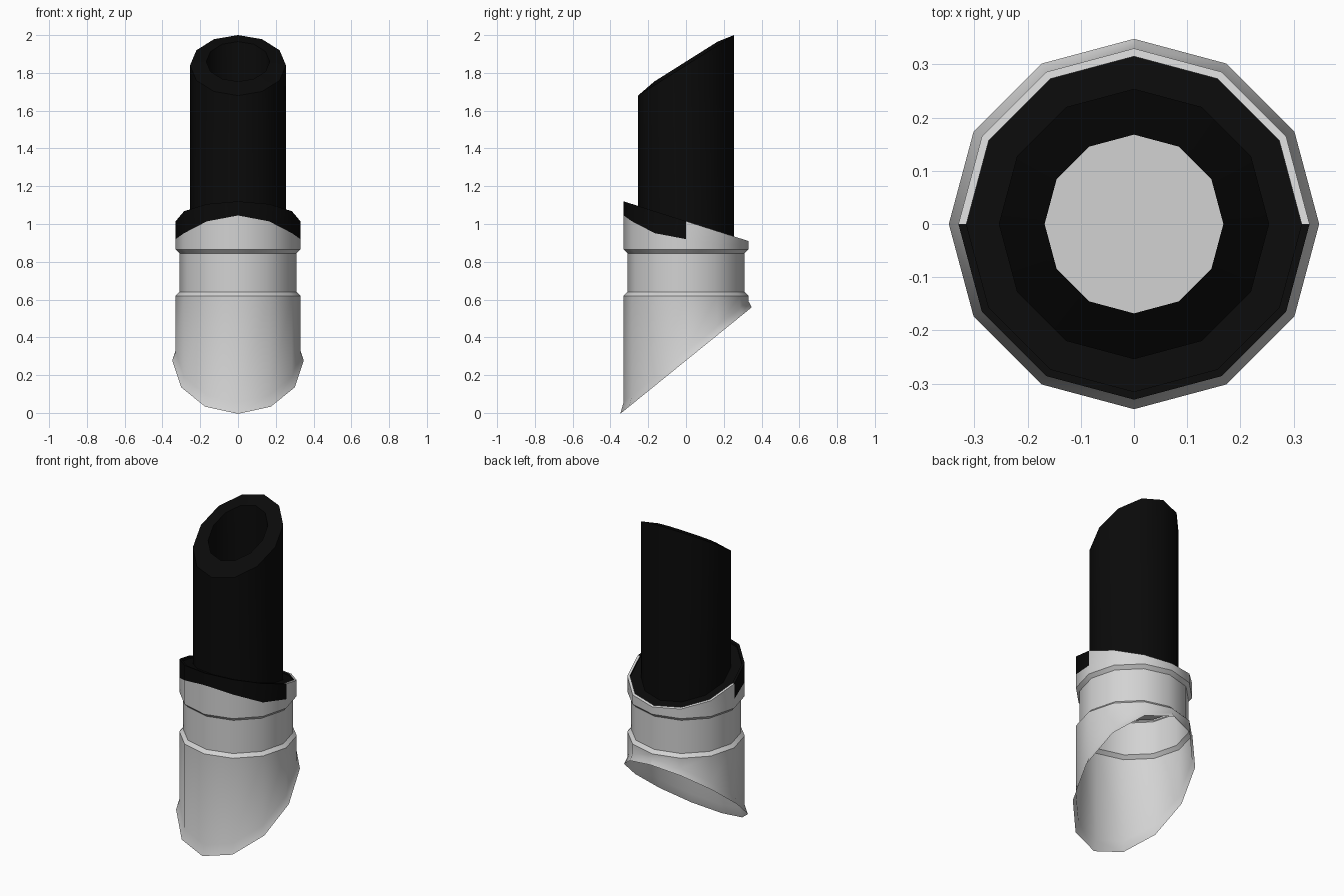
import bpy, bmesh, math

if "Cube" in bpy.data.objects:
    bpy.data.objects.remove(bpy.data.objects["Cube"])

SIDES = 12


def material(name, rgb):
    m = bpy.data.materials.new(name)
    m.diffuse_color = (*rgb, 1)
    m.use_nodes = True
    m.node_tree.nodes["Principled BSDF"].inputs["Base Color"].default_value = m.diffuse_color
    return m


GREY = material("light_grey", (0.65, 0.65, 0.65))
BLACK = material("black", (0.003, 0.003, 0.003))


def loft(name, rings, rule, cap_end=False):
    """Skin 12-sided rings (radius, height as a function of y); rule(row, y) picks the material."""
    bm = bmesh.new()
    rows = []
    for r, zf in rings:
        row = []
        for i in range(SIDES):
            a = 2 * math.pi * i / SIDES
            y = r * math.sin(a)
            row.append(bm.verts.new((r * math.cos(a), y, zf(y))))
        rows.append(row)
    for k in range(len(rows) - 1):
        for i in range(SIDES):
            j = (i + 1) % SIDES
            f = bm.faces.new((rows[k][i], rows[k][j], rows[k + 1][j], rows[k + 1][i]))
            f.material_index = rule(k, f.calc_center_median().y)
    if cap_end:
        f = bm.faces.new(rows[-1])
        f.material_index = rule(len(rows) - 1, 0)
    me = bpy.data.meshes.new(name)
    bm.to_mesh(me)
    bm.free()
    ob = bpy.data.objects.new(name, me)
    bpy.context.collection.objects.link(ob)
    me.materials.append(GREY)
    me.materials.append(BLACK)
    bpy.ops.object.select_all(action='DESELECT')
    ob.select_set(True)
    bpy.context.view_layer.objects.active = ob
    bpy.ops.object.shade_smooth_by_angle(angle=math.radians(35))
    return ob


def flat(z):
    return lambda y: z


def slant(z, s):
    return lambda y: z + s * y


# Outer sleeve: slanted open bottom with flared lip, narrow waist, collar with slanted top.
# Front half of the collar is black above a curved boundary.
loft("sleeve", [
    (0.348, slant(0.277, 0.81)),
    (0.33, slant(0.325, 0.81)),
    (0.33, flat(0.62)),
    (0.31, flat(0.64)),
    (0.31, flat(0.845)),
    (0.33, flat(0.865)),
    (0.33, lambda y: 0.92 + 1.15 * y * y if y < 0.01 else 0.89),
    (0.33, slant(1.015, -0.318)),
    (0.315, slant(1.015, -0.318)),
    (0.315, slant(1.003, -0.318)),
    (0.25, slant(1.003, -0.318)),
], lambda k, y: 1 if k >= 9 or (k >= 6 and y < 0) or (k == 8) else 0)

# Inner tube: slanted mouth whose inner edge is slightly raised
loft("inner_tube", [
    (0.254, flat(0.87)),
    (0.254, slant(1.84, 0.63)),
    (0.168, slant(1.86, 0.63)),
    (0.168, flat(0.87)),
], lambda k, y: 1)

# Plate closing the sleeve under the tube
loft("floor_plate", [(0.31, flat(0.86)), (0.165, flat(0.86))], lambda k, y: 0, cap_end=True)
